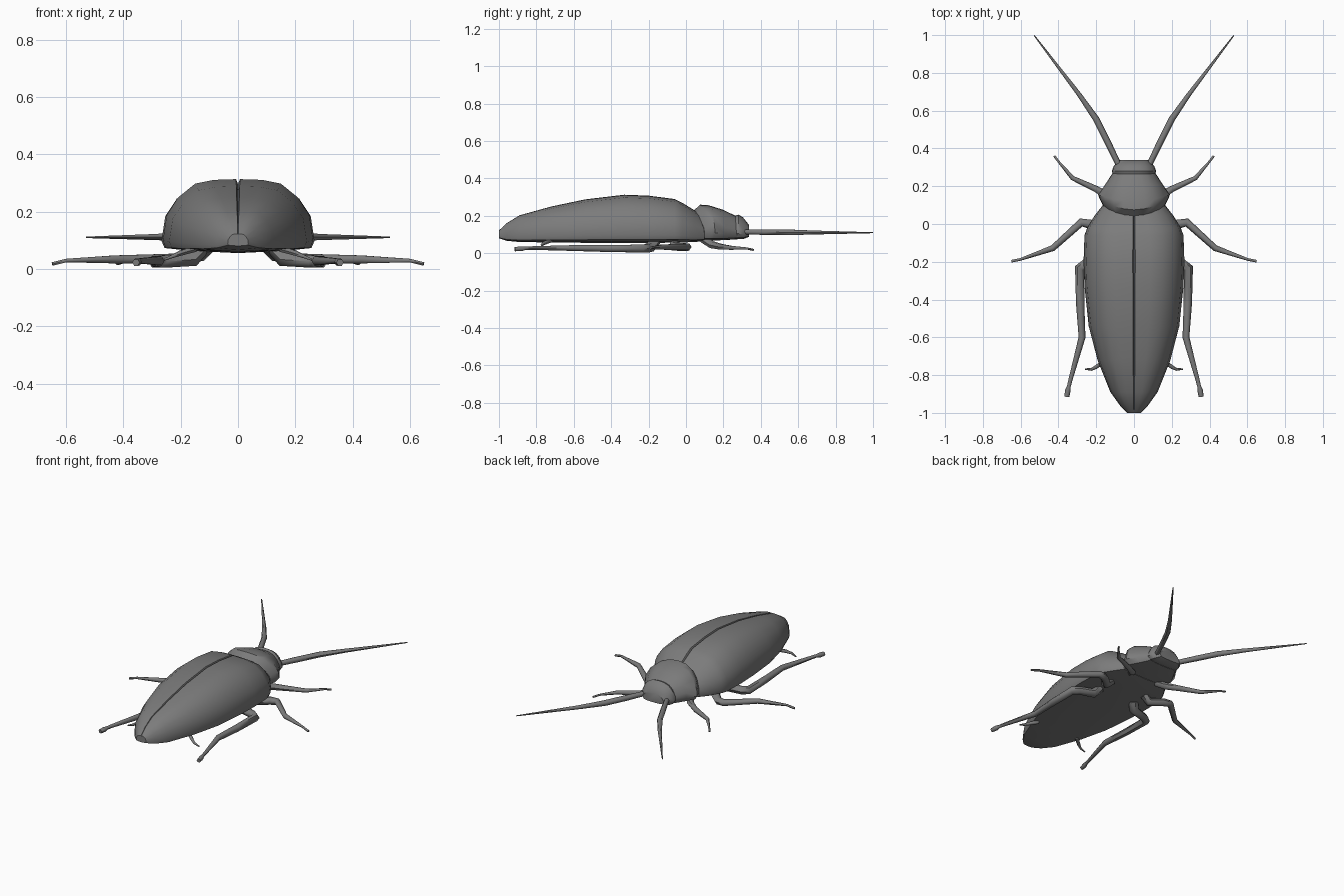
import bpy, bmesh, math
from mathutils import Vector

if "Cube" in bpy.data.objects:
    bpy.data.objects.remove(bpy.data.objects["Cube"])

shell = bpy.data.materials.new("dark_shell")
shell.diffuse_color = (.2, .2, .2, 1)
shell.use_nodes = True
shell.node_tree.nodes["Principled BSDF"].inputs["Base Color"].default_value = shell.diffuse_color


def finish(name, bm, angle=40):
    bmesh.ops.recalc_face_normals(bm, faces=bm.faces)
    me = bpy.data.meshes.new(name)
    bm.to_mesh(me)
    bm.free()
    me.materials.append(shell)
    ob = bpy.data.objects.new(name, me)
    bpy.context.collection.objects.link(ob)
    bpy.ops.object.select_all(action='DESELECT')
    ob.select_set(True)
    bpy.context.view_layer.objects.active = ob
    bpy.ops.object.shade_smooth_by_angle(angle=math.radians(angle))
    return ob


def skin(bm, rings):
    loops = [[bm.verts.new(p) for p in r] for r in rings]
    n = len(loops[0])
    for a, b in zip(loops, loops[1:]):
        for i in range(n):
            j = (i + 1) % n
            bm.faces.new((a[i], a[j], b[j], b[i]))
    bm.faces.new(loops[0])
    bm.faces.new(loops[-1])


def loft(name, half, stations):
    """half: right half section as (width, height) fractions, top centre to bottom centre.
    stations: (y, half width, bottom z, top z, how far the sides bow forward)."""
    ring = half + [(-u, v) for u, v in reversed(half[1:-1])]
    bm = bmesh.new()
    skin(bm, [[(u * w, y + bow * u * u, z0 + v * (z1 - z0)) for u, v in ring]
              for y, w, z0, z1, bow in stations])
    return finish(name, bm)


def limb(name, path, sides=6):
    """Tapered tube through (x, y, z, radius) points, plus its mirrored twin."""
    for label, s in (("right", 1), ("left", -1)):
        pts = [Vector((s * p[0], p[1], p[2])) for p in path]
        rings = []
        for i, p in enumerate(pts):
            d = [(pts[k + 1] - pts[k]).normalized()
                 for k in (i - 1, i) if 0 <= k < len(pts) - 1]
            t = sum(d, Vector()).normalized()
            side = t.cross(Vector((0, 0, 1))).normalized()
            up = side.cross(t)
            stretch = 1 / max(0.6, t.dot(d[0]))
            r = path[i][3]
            rings.append([p + side * (r * stretch * math.cos(a)) + up * (r * math.sin(a))
                          for a in (2 * math.pi * k / sides for k in range(sides))])
        bm = bmesh.new()
        skin(bm, rings)
        finish(f"{name}_{label}", bm, 60)


# folded wing cases with a seam groove, and the flat belly
wing_section = [(0, .93), (.025, 1), (.32, .99), (.57, .94), (.80, .75), (.95, .51),
                (1, .17), (.96, .07), (.6, .03), (0, 0)]
loft("wing_cases_and_abdomen", wing_section, [
    (-1.0, .036, .08, .122, 0), (-.96, .075, .067, .16, 0), (-.89, .125, .06, .203, 0),
    (-.72, .193, .058, .25, 0), (-.54, .24, .056, .288, 0), (-.33, .262, .055, .313, 0),
    (-.2, .267, .055, .308, 0), (-.06, .262, .057, .29, 0), (-.02, .248, .058, .27, 0),
    (.045, .208, .06, .23, 0), (.10, .165, .065, .185, 0)])

# shield behind the head and the head itself
round_section = [(0, 1), (.3, .98), (.58, .9), (.82, .7), (.97, .42), (1, .22),
                 (.88, .06), (.5, .01), (0, 0)]
loft("neck_shield", round_section, [
    (.035, .165, .07, .222, .065), (.075, .183, .068, .26, .06), (.12, .19, .068, .257, .035),
    (.20, .152, .07, .232, .01), (.275, .11, .075, .195, 0)])
loft("head", round_section, [
    (.25, .108, .08, .195, 0), (.28, .117, .076, .207, 0), (.305, .108, .076, .192, 0),
    (.338, .075, .088, .15, 0)])

# antennae
limb("antenna", [(.07, .29, .115, .015), (.135, .425, .113, .017), (.20, .555, .112, .017),
                 (.29, .685, .111, .012), (.528, .998, .11, .003)])

# legs: hip, knee, shin, foot
limb("front_leg", [(.10, .09, .075, .02), (.13, .14, .045, .021), (.20, .185, .035, .017),
                   (.325, .243, .029, .012), (.395, .325, .026, .006), (.422, .36, .018, .006)])
limb("middle_leg", [(.13, -.06, .07, .026), (.17, -.06, .036, .026), (.235, .0, .032, .024),
                    (.28, .008, .034, .02), (.43, -.128, .033, .016), (.60, -.187, .029, .007),
                    (.648, -.197, .017, .007)])
limb("hind_leg", [(.13, -.16, .07, .028), (.16, -.19, .033, .028), (.255, -.21, .026, .025),
                  (.288, -.235, .025, .024), (.285, -.42, .026, .022), (.275, -.60, .028, .018),
                  (.335, -.82, .028, .011), (.345, -.86, .027, .010), (.350, -.88, .024, .015),
                  (.356, -.915, .022, .013)])

# tail feelers
limb("tail_feeler", [(.15, -.72, .07, .012), (.20, -.757, .055, .01), (.225, -.77, .045, .007),
                     (.258, -.768, .032, .004)])
